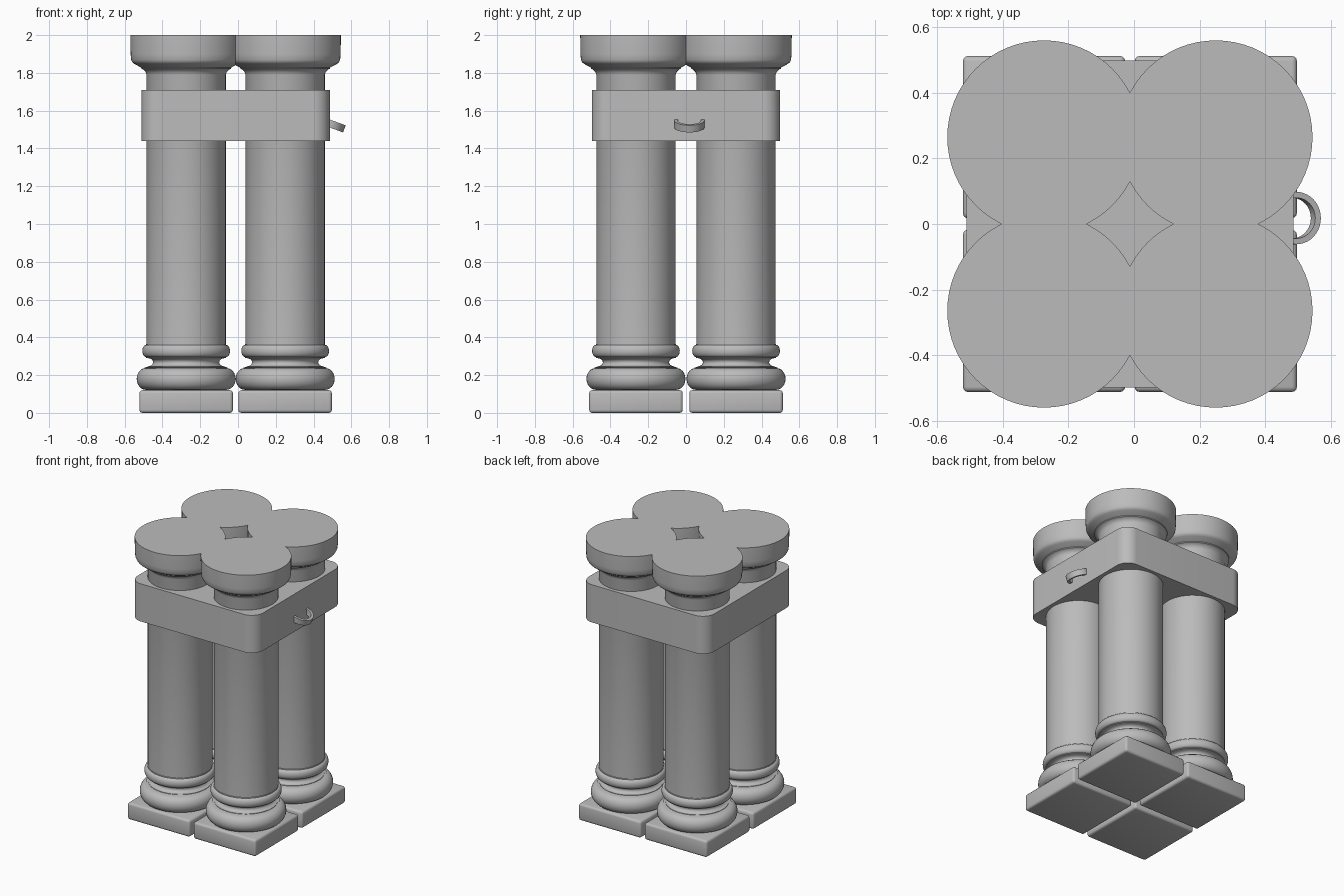
import bpy, bmesh
from math import sin, cos, pi, radians
from mathutils import Matrix, Vector

cube = bpy.data.objects.get("Cube")
if cube:
    bpy.data.objects.remove(cube, do_unlink=True)

stone = bpy.data.materials.new("grey_stone")
stone.use_nodes = True
stone.diffuse_color = (0.5, 0.5, 0.5, 1)
stone.node_tree.nodes["Principled BSDF"].inputs["Base Color"].default_value = (0.5, 0.5, 0.5, 1)

MID_X = -0.0125   # centre line of the columns
STEP = (0.262, 0.265)   # half spacing of the columns


def finish(bm, name, location):
    bmesh.ops.recalc_face_normals(bm, faces=bm.faces)
    mesh = bpy.data.meshes.new(name)
    bm.to_mesh(mesh)
    bm.free()
    mesh.materials.append(stone)
    obj = bpy.data.objects.new(name, mesh)
    bpy.context.collection.objects.link(obj)
    obj.location = location
    bpy.ops.object.select_all(action='DESELECT')
    obj.select_set(True)
    bpy.context.view_layer.objects.active = obj
    bpy.ops.object.shade_smooth_by_angle(angle=radians(35))
    return obj


def lathe(name, profile, location, closed=False, steps=64):
    """Turn a (radius, height) profile around z."""
    bm = bmesh.new()
    rings = [[bm.verts.new((r * cos(2 * pi * i / steps), r * sin(2 * pi * i / steps), z))
              for i in range(steps)] for r, z in profile]
    pairs = list(zip(rings, rings[1:]))
    if closed:
        pairs.append((rings[-1], rings[0]))
    else:
        bm.faces.new(rings[0])
        bm.faces.new(rings[-1])
    for a, b in pairs:
        for i in range(steps):
            j = (i + 1) % steps
            bm.faces.new((a[i], a[j], b[j], b[i]))
    return finish(bm, name, location)


def block(name, size, location, edge_filter, radius, segments):
    bm = bmesh.new()
    bmesh.ops.create_cube(bm, size=1, matrix=Matrix.Diagonal(Vector((*size, 1))))
    edges = [e for e in bm.edges if edge_filter(e)]
    bmesh.ops.bevel(bm, geom=edges, offset=radius, segments=segments,
                    profile=0.5, affect='EDGES')
    return finish(bm, name, location)


def arc(r, z, bulge, half, n=12):
    """Half-round moulding; a negative bulge makes a hollow."""
    return [(r + bulge * cos(t), z + half * sin(t))
            for t in (pi * k / n - pi / 2 for k in range(n + 1))]


# Column profile: lower round, hollow, upper round, shaft, flared cap
column = [(0.21, 0.12)]
column += arc(0.215, 0.18, 0.047, 0.057)
column += [(0.222, 0.24), (0.205, 0.243)]
column += arc(0.205, 0.268, -0.03, 0.022, 8)
column += [(0.212, 0.292)]
column += arc(0.212, 0.328, 0.02, 0.032)
column += [(0.212, 0.364), (0.21, 0.366), (0.21, 1.79), (0.215, 1.805),
           (0.228, 1.818), (0.237, 1.822), (0.238, 1.828), (0.275, 1.848),
           (0.285, 1.856), (0.291, 1.868), (0.294, 1.9), (0.295, 2.0)]

for side, sx in (("right", -1), ("left", 1)):
    for end, sy in (("front", -1), ("back", 1)):
        x, y = MID_X + sx * STEP[0], sy * STEP[1]
        lathe(f"{end}_{side}_column", column, (x, y, 0))
        block(f"{end}_{side}_plinth", (0.495, 0.495, 0.12), (x, y, 0.06),
              lambda e: True, 0.016, 3)

# Band that binds the four columns, rounded at its upright corners
block("binding_block", (0.997, 0.997, 0.27), (MID_X, 0, 1.575),
      lambda e: abs(e.verts[0].co.z - e.verts[1].co.z) > 0.1, 0.09, 10)

# Small tilted ring on the left side
ring = lathe("side_ring", [(0.062, -0.02), (0.08, -0.02), (0.08, 0.02), (0.062, 0.02)],
             (0.488, 0.018, 1.531), closed=True, steps=40)
ring.rotation_euler = (0, radians(20), 0)
